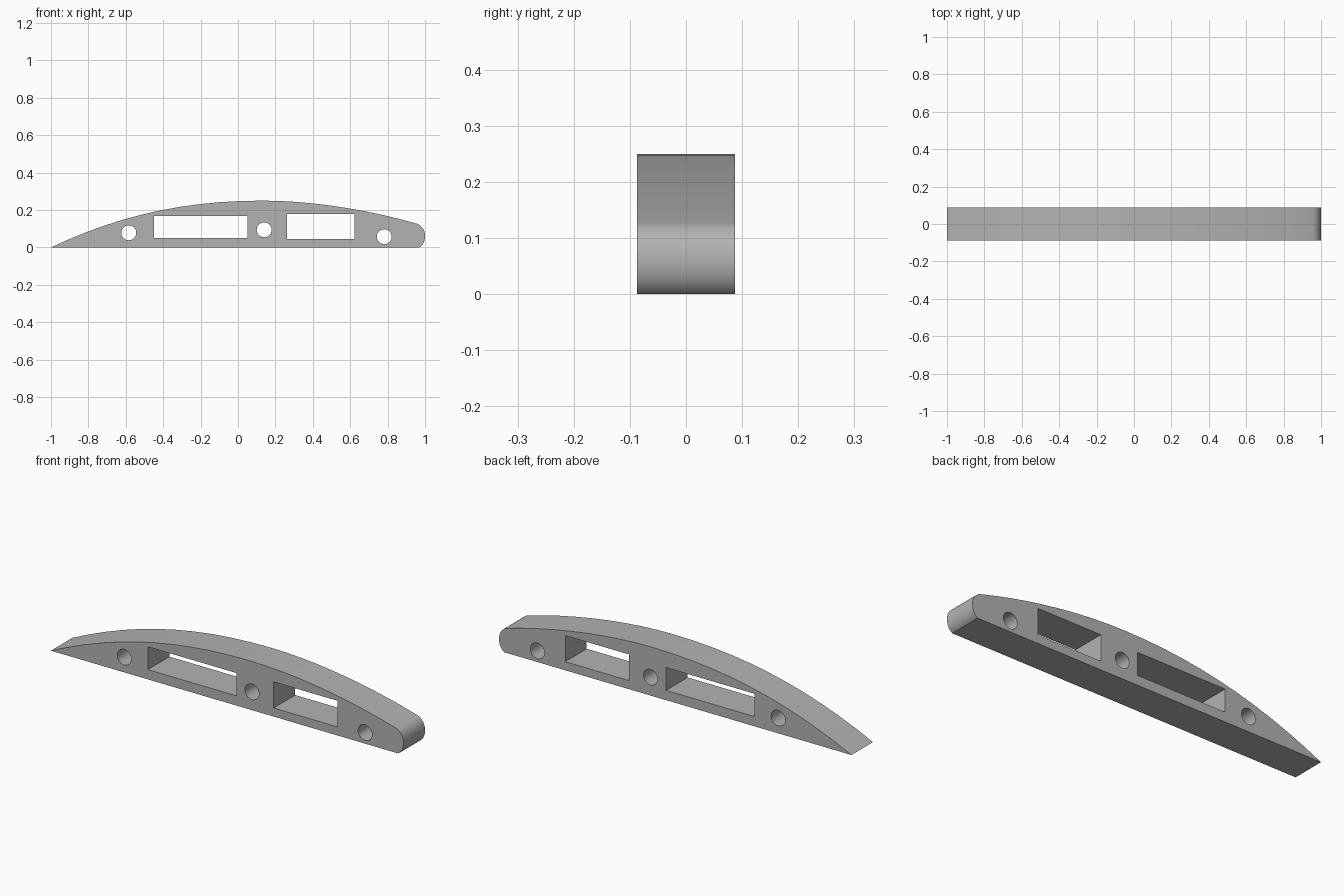
import bpy, bmesh, math
from mathutils import Vector, Matrix
from mathutils.geometry import interpolate_bezier

if "Cube" in bpy.data.objects:
    bpy.data.objects.remove(bpy.data.objects["Cube"], do_unlink=True)

HALF = 0.087  # half thickness of the rib

grey = bpy.data.materials.new("plain_grey")
grey.use_nodes = True
colour = (0.45, 0.45, 0.45, 1)
grey.diffuse_color = colour
grey.node_tree.nodes["Principled BSDF"].inputs["Base Color"].default_value = colour


def prism(name, outline, half):
    """Extrude an outline in the xz plane along y."""
    bm = bmesh.new()
    face = bm.faces.new([bm.verts.new((x, -half, z)) for x, z in outline])
    moved = bmesh.ops.extrude_face_region(bm, geom=[face])["geom"]
    bmesh.ops.translate(bm, vec=(0, 2 * half, 0),
                        verts=[v for v in moved if isinstance(v, bmesh.types.BMVert)])
    bmesh.ops.recalc_face_normals(bm, faces=bm.faces)
    mesh = bpy.data.meshes.new(name)
    bm.to_mesh(mesh)
    bm.free()
    mesh.materials.append(grey)
    obj = bpy.data.objects.new(name, mesh)
    bpy.context.collection.objects.link(obj)
    return obj


def arc(points, count):
    """Points of one Bezier segment, without its last point."""
    pts = interpolate_bezier(*[Vector((x, z, 0)) for x, z in points], count)
    return [(p.x, p.y) for p in pts[:-1]]


# Airfoil outline: upper surface from tail to nose, then the rounded nose
outline = arc([(-1, 0), (-0.65, 0.165), (-0.3, 0.25), (0.13, 0.25)], 12)
outline += arc([(0.13, 0.25), (0.4, 0.25), (0.7, 0.2), (0.955, 0.127)], 10)
outline += arc([(0.955, 0.127), (0.985, 0.118), (1, 0.09), (1, 0.062)], 9)
outline += arc([(1, 0.062), (1, 0.035), (0.99, 0.012), (0.97, 0)], 9)
outline.append((0.97, 0))
rib = prism("wing_rib", outline, HALF)

# Rectangular openings and round holes
cutters = []
for x0, x1, z0, z1 in [(-0.45, 0.052, 0.05, 0.167), (0.263, 0.624, 0.044, 0.178)]:
    cutters.append(prism("slot_cutter", [(x0, z0), (x1, z0), (x1, z1), (x0, z1)], 2 * HALF))
for cx, cz in [(-0.584, 0.078), (0.14, 0.094), (0.782, 0.057)]:
    ring = [(cx + 0.04 * math.cos(a * math.tau / 32), cz + 0.04 * math.sin(a * math.tau / 32))
            for a in range(32)]
    cutters.append(prism("hole_cutter", ring, 2 * HALF))

bpy.ops.object.select_all(action="DESELECT")
rib.select_set(True)
bpy.context.view_layer.objects.active = rib
for cutter in cutters:
    mod = rib.modifiers.new("cut", "BOOLEAN")
    mod.operation = "DIFFERENCE"
    mod.solver = "EXACT"
    mod.object = cutter
    bpy.ops.object.modifier_apply(modifier=mod.name)
    bpy.data.objects.remove(cutter, do_unlink=True)

bpy.ops.object.shade_smooth_by_angle(angle=math.radians(30))
